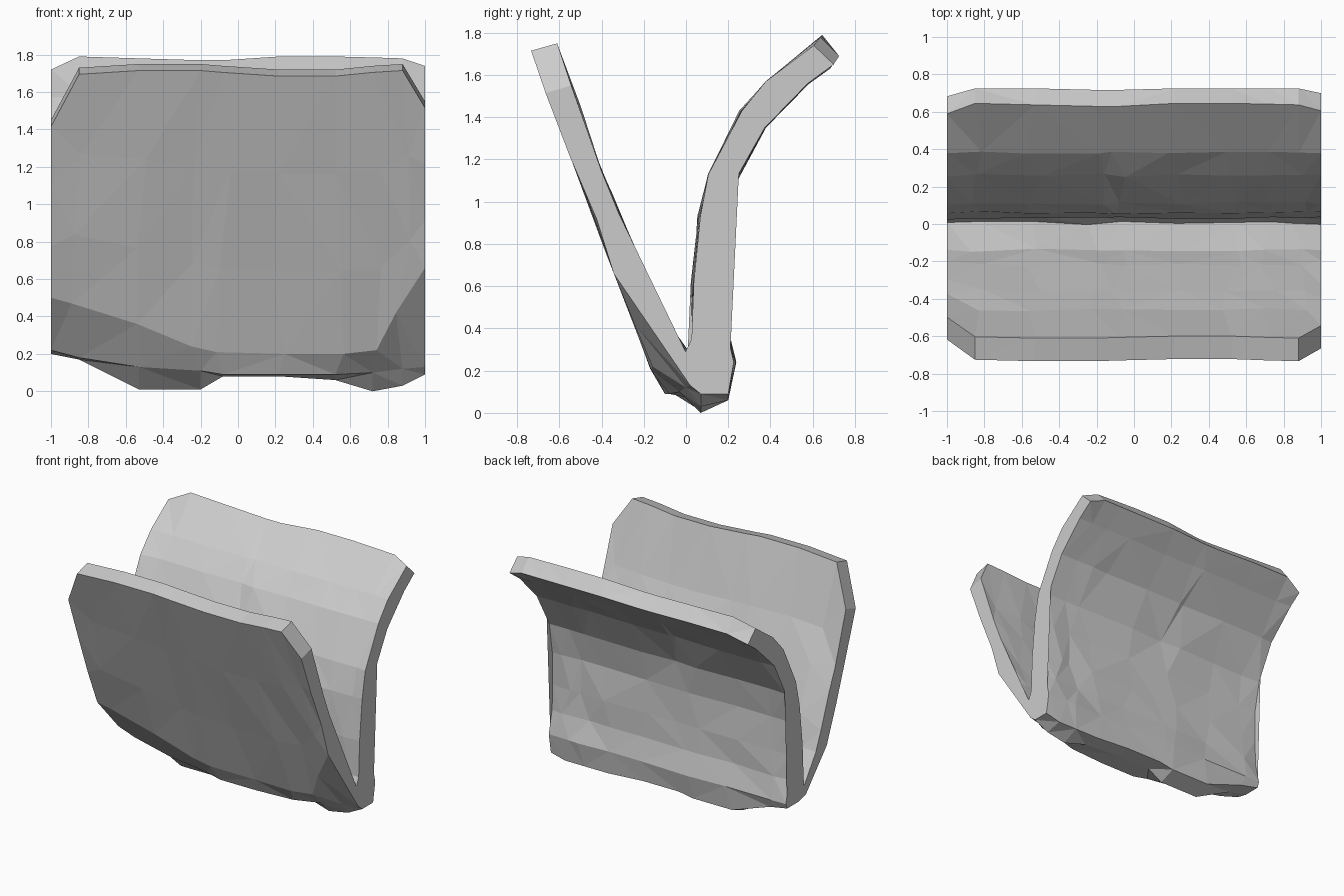
import bpy, bmesh, random

if "Cube" in bpy.data.objects:
    bpy.data.objects.remove(bpy.data.objects["Cube"])

random.seed(4)

# Cross-section (y, z) of the curved back panel: inner face upward, then outer face downward
BACK = [(0.035, 0.35), (0.03, 0.62), (0.06, 0.93), (0.11, 1.13), (0.26, 1.43),
        (0.38, 1.57), (0.645, 1.79), (0.725, 1.69), (0.58, 1.56), (0.37, 1.35),
        (0.225, 1.08), (0.183, 0.85), (0.187, 0.6), (0.19, 0.41), (0.23, 0.24)]
# Inner face of the straight front panel, downward from its top edge
FRONT_INNER = [(-0.61, 1.75), (-0.46, 1.29), (-0.36, 1.05), (-0.22, 0.72), (-0.14, 0.5)]

# Stations: x, front top, back top, lower fold of front, underside (y, z), bottom z
STATIONS = [
    (-1.00, 1.45, 1.72, 0.50, -0.02, 0.22, 0.20),
    (-0.85, 1.73, 1.79, 0.47, -0.03, 0.18, 0.17),
    (-0.53, 1.75, 1.78, 0.36, -0.06, 0.13, 0.01),
    (-0.20, 1.75, 1.77, 0.24, -0.09, 0.11, 0.01),
    (-0.08, 1.74, 1.77, 0.21, -0.10, 0.09, 0.08),
    (0.22, 1.72, 1.79, 0.20, -0.10, 0.09, 0.08),
    (0.52, 1.72, 1.79, 0.20, -0.08, 0.09, 0.06),
    (0.72, 1.74, 1.785, 0.22, -0.03, 0.10, 0.00),
    (0.88, 1.75, 1.78, 0.42, 0.00, 0.12, 0.03),
    (1.00, 1.55, 1.74, 0.66, 0.02, 0.13, 0.09),
]


def front_y(z):
    return -0.085 - 0.378 * z


def section(front_top, back_top, fold, under_y, under_z, bottom):
    """Closed V-shaped outline for one station."""
    pts = []
    for y, z in BACK:
        cap = back_top - (0.09 if (y, z) == (0.725, 1.69) else 0)
        pts.append((y - max(0, z - cap) * 0.8, min(z, cap)))
    # rounded foot under the back panel
    pts += [(0.20, max(0.06, bottom)), (0.07, bottom), (under_y, max(under_z, bottom))]
    # outer face of the front panel
    for t in (0, 0.3, 0.65, 1):
        z = fold + (front_top - 0.035 - fold) * t
        pts.append((front_y(z), z))
    # inner face of the front panel down into the crease
    top_cut = 1.75 - front_top
    for i, (y, z) in enumerate(FRONT_INNER):
        d = top_cut * (1 - i / 4)
        pts.append((y + d * 0.36, z - d))
    pts.append((0.005, 0.29))
    return pts


# Loft the outline along x with slight hand-cut irregularity
bm = bmesh.new()
rings = []
for x, *params in STATIONS:
    ring = []
    for y, z in section(*params):
        j = random.uniform(-0.009, 0.009)
        jx = 0 if abs(x) == 1 else random.uniform(-0.05, 0.05)
        low_or_high = z < 0.2 or z > 1.65
        ring.append(bm.verts.new((x + (0 if low_or_high else jx),
                                  y + (0 if low_or_high else j), z)))
    rings.append(ring)
n = len(rings[0])
for a, b in zip(rings, rings[1:]):
    for i in range(n):
        k = (i + 1) % n
        bm.faces.new((a[i], a[k], b[k], b[i]))
bm.faces.new(rings[0])
bm.faces.new(rings[-1][::-1])
bmesh.ops.triangulate(bm, faces=bm.faces[:])
bmesh.ops.recalc_face_normals(bm, faces=bm.faces[:])

mesh = bpy.data.meshes.new("folded_panel")
bm.to_mesh(mesh)
bm.free()
bpy.context.collection.objects.link(bpy.data.objects.new("folded_panel", mesh))
